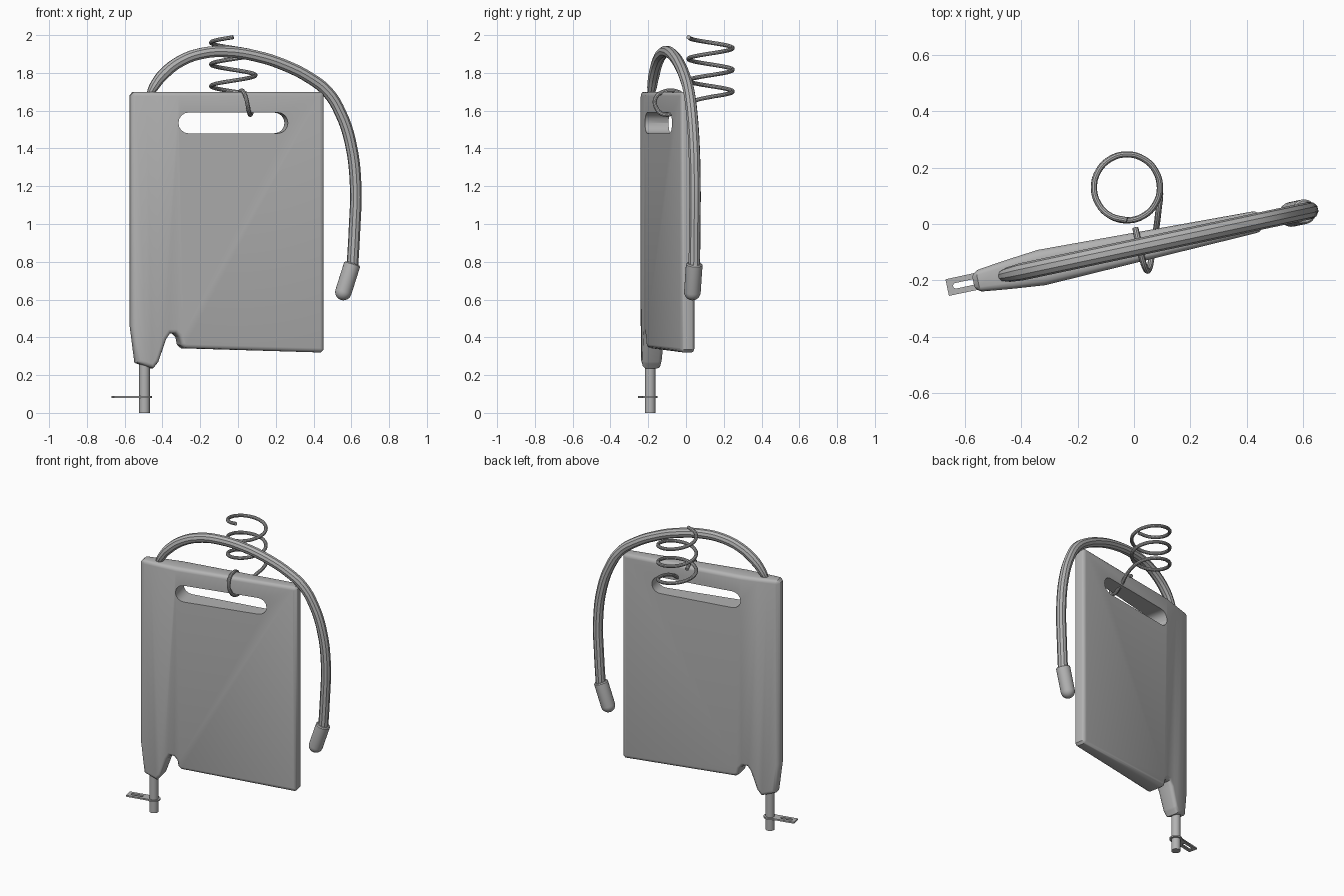
import bpy, bmesh
from math import sin, cos, pi, radians
from mathutils import Matrix, Vector

cube = bpy.data.objects.get("Cube")
if cube:
    bpy.data.objects.remove(cube, do_unlink=True)

grey = bpy.data.materials.new("plain grey")
grey.use_nodes = True
grey.diffuse_color = (0.45, 0.45, 0.45, 1)
grey.node_tree.nodes["Principled BSDF"].inputs["Base Color"].default_value = (0.45, 0.45, 0.45, 1)

# The gate hangs on its pin, swung a little about z
HINGE = Matrix.Translation((-0.495, -0.19, 0)) @ Matrix.Rotation(radians(12), 4, 'Z')


def add(name, data, matrix):
    ob = bpy.data.objects.new(name, data)
    bpy.context.collection.objects.link(ob)
    ob.matrix_world = matrix
    data.materials.append(grey)
    return ob


def finish(ob, angle=35):
    """Apply modifiers, or turn a curve to mesh, and shade."""
    bpy.ops.object.select_all(action='DESELECT')
    ob.select_set(True)
    bpy.context.view_layer.objects.active = ob
    bpy.ops.object.convert(target='MESH')
    bpy.ops.object.shade_smooth_by_angle(angle=radians(angle))


def from_bmesh(name, bm, matrix):
    bmesh.ops.recalc_face_normals(bm, faces=bm.faces[:])
    me = bpy.data.meshes.new(name)
    bm.to_mesh(me)
    bm.free()
    return add(name, me, matrix)


def prism(outline, half, upright=True, bevel=0):
    """Outline extruded both ways, along y if upright, else along z."""
    bm = bmesh.new()
    vec = (lambda a, b, d: (a, d, b)) if upright else (lambda a, b, d: (a, b, d))
    base = bm.faces.new([bm.verts.new(vec(a, b, -half)) for a, b in outline])
    top = bmesh.ops.extrude_face_region(bm, geom=[base], use_keep_orig=True)["geom"]
    lid = [g for g in top if isinstance(g, bmesh.types.BMFace)][0]
    bmesh.ops.translate(bm, vec=vec(0, 0, 2 * half), verts=lid.verts[:])
    bmesh.ops.recalc_face_normals(bm, faces=bm.faces[:])
    if bevel:
        bmesh.ops.bevel(bm, geom=list(base.edges) + list(lid.edges), offset=bevel,
                        segments=3, profile=0.5, affect='EDGES')
    return bm


def stadium(a0, a1, b, r, n=8):
    right = [(a1 - r + r * cos(t), b + r * sin(t)) for t in [-pi / 2 + pi * i / n for i in range(n + 1)]]
    left = [(a0 + r - (x - a1 + r), 2 * b - z) for x, z in right]
    return right + left


def cut(ob, bm):
    cutter = from_bmesh("slot_cutter", bm, HINGE)
    cutter.hide_render = True
    mod = ob.modifiers.new("slot", 'BOOLEAN')
    mod.operation = 'DIFFERENCE'
    mod.solver = 'EXACT'
    mod.object = cutter
    bpy.context.view_layer.update()
    finish(ob)
    bpy.data.objects.remove(cutter, do_unlink=True)


def lathe(name, profile, matrix):
    bm = bmesh.new()
    vs = [bm.verts.new((r, 0, z)) for r, z in profile]
    es = [bm.edges.new(p) for p in zip(vs, vs[1:])]
    bmesh.ops.spin(bm, geom=vs + es, cent=(0, 0, 0), axis=(0, 0, 1), angle=2 * pi, steps=24)
    bmesh.ops.remove_doubles(bm, verts=bm.verts[:], dist=0.0002)
    ob = from_bmesh(name, bm, matrix)
    finish(ob)


def tube(name, points, radius, matrix, taper=()):
    cu = bpy.data.curves.new(name, 'CURVE')
    cu.dimensions = '3D'
    cu.bevel_depth = radius
    cu.bevel_resolution = 3
    cu.resolution_u = 4
    cu.use_fill_caps = True
    sp = cu.splines.new('BEZIER')
    sp.bezier_points.add(len(points) - 1)
    for p, co in zip(sp.bezier_points, points):
        p.co = co
        p.handle_left_type = p.handle_right_type = 'AUTO'
    for p, k in zip(sp.bezier_points, taper):
        p.radius = k
    finish(add(name, cu, matrix))


# Panel: side outline with the hinge boss at its lower corner
outline = [(-0.06, 1.70), (0.95, 1.70), (0.965, 1.685), (0.965, 0.335), (0.95, 0.32),
           (0.205, 0.342), (0.183, 0.36), (0.175, 0.40), (0.155, 0.42), (0.13, 0.42),
           (0.11, 0.39), (0.068, 0.27), (0.04, 0.235), (-0.05, 0.265), (-0.077, 0.46),
           (-0.077, 1.683)]
bm = prism(outline, 0.05, bevel=0.022)

# Thickness swells near the hinge and thins to the free end
swell = [(-0.08, 0.028), (-0.055, 0.039), (0.0, 0.046), (0.06, 0.053), (0.17, 0.064), (0.97, 0.038)]
for u, _ in swell[1:-1]:
    bmesh.ops.bisect_plane(bm, geom=bm.verts[:] + bm.edges[:] + bm.faces[:],
                           plane_co=(u, 0, 0), plane_no=(1, 0, 0))
for v in bm.verts:
    for (u0, h0), (u1, h1) in zip(swell, swell[1:]):
        if u0 <= v.co.x <= u1:
            v.co.y *= (h0 + (h1 - h0) * (v.co.x - u0) / (u1 - u0)) / 0.05
            break
panel = from_bmesh("panel", bm, HINGE)
cut(panel, prism(stadium(0.17, 0.767, 1.535, 0.055), 0.2))

# Hinge pin and slotted locking plate
lathe("hinge_pin", [(0, 0), (0.028, 0), (0.028, 0.3), (0, 0.3)], HINGE)
arc = [(0.04 * cos(t), 0.04 * sin(t)) for t in [radians(-130 + 20 * i) for i in range(14)]]
plate = from_bmesh("locking_plate", prism([(-0.172, -0.03)] + arc + [(-0.172, 0.03)], 0.005, False), 
                   HINGE @ Matrix.Translation((0, 0, 0.085)))
cut(plate, prism(stadium(-0.15, -0.07, 0, 0.01), 0.2, False))

# Arched cable with a tapered root
path = [(0.02, 1.67), (0.05, 1.725), (0.1, 1.79), (0.2, 1.865), (0.32, 1.905), (0.44, 1.912),
        (0.6, 1.89), (0.76, 1.84), (0.9, 1.77), (0.99, 1.70), (1.06, 1.59), (1.115, 1.43),
        (1.143, 1.2), (1.137, 0.98), (1.125, 0.77)]
tube("cable", [(u, 0, z) for u, z in path], 0.031, HINGE, taper=(0.5, 0.85))

# Rounded weight on the cable end
R = 0.044
dome = [(R * sin(t), R - R * cos(t)) for t in [pi / 2 * i / 6 for i in range(7)]]
lathe("cable_weight", dome + [(R, 0.197), (R - 0.006, 0.203), (0, 0.203)],
      HINGE @ Matrix.Translation((1.063, 0, 0.598)) @ Matrix.Rotation(radians(18), 4, 'Y'))

# Coil spring, its tail hooked through the slot and over the top edge
coil = []
for i in range(34):
    t = -pi / 2 - i * pi / 6
    coil.append(Vector((-0.025 + 0.117 * cos(t), 0.13 + 0.117 * sin(t), 1.989 - 0.115 * i / 12)))
tail = [(0.086, 0.04, 1.65), (0.075, -0.04, 1.6), (0.062, -0.12, 1.58), (0.053, -0.16, 1.62),
        (0.042, -0.16, 1.67), (0.028, -0.12, 1.70), (0.015, -0.06, 1.705), (0.005, -0.015, 1.685)]
tube("coil_spring", coil + [Vector(p) for p in tail], 0.011, Matrix.Identity(4))
